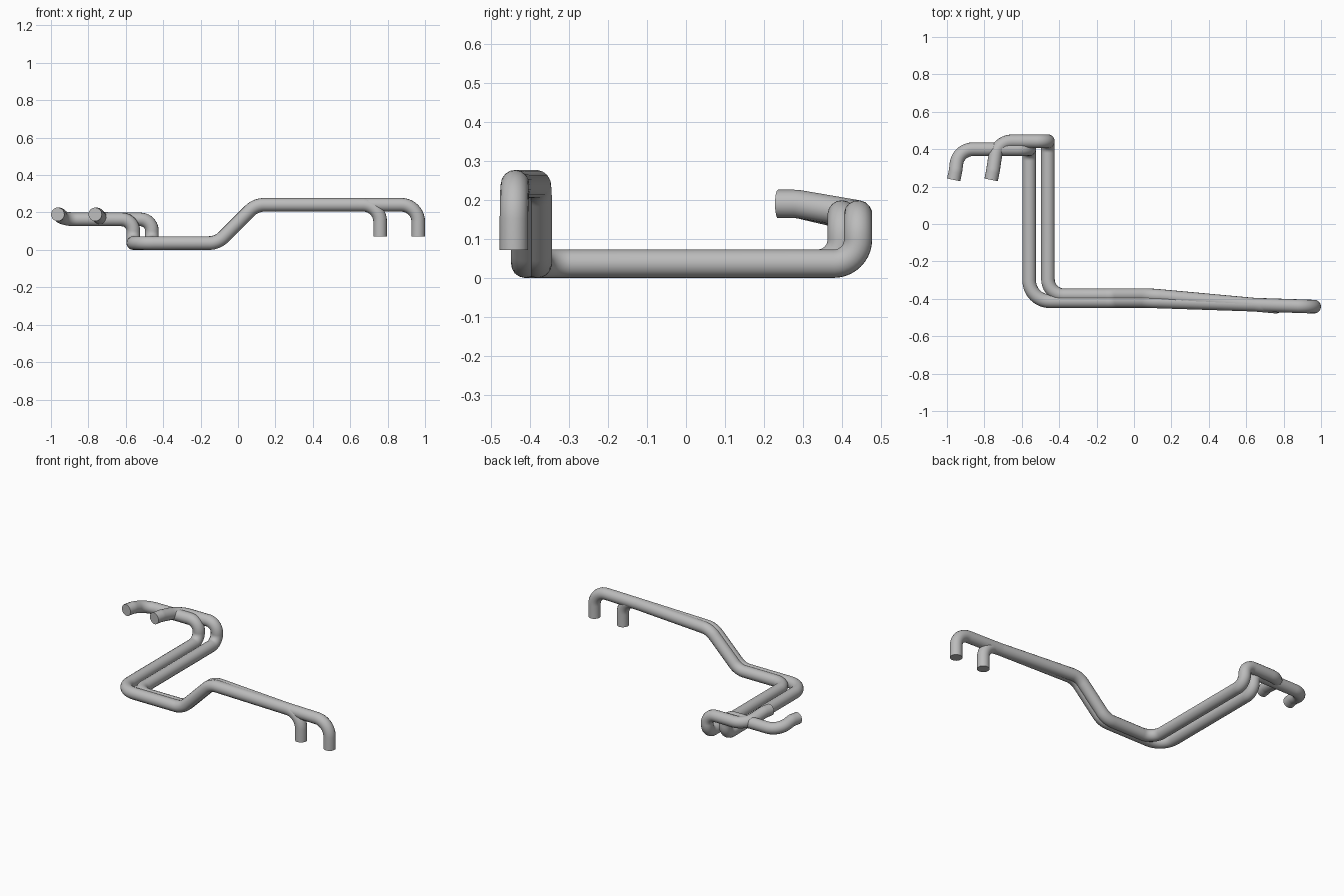
import bpy
import math
from mathutils import Vector

cube = bpy.data.objects.get("Cube")
if cube:
    bpy.data.objects.remove(cube, do_unlink=True)

RADIUS = 0.0365   # pipe radius
LOW, MID, HIGH = 0.0365, 0.163, 0.241   # heights of the three level runs

steel = bpy.data.materials.new("pipe grey")
steel.use_nodes = True
grey = (0.5, 0.5, 0.5, 1)
steel.diffuse_color = grey
steel.node_tree.nodes["Principled BSDF"].inputs["Base Color"].default_value = grey


def rounded_path(route, steps=10):
    """Replace each corner of (point, bend radius) pairs by a circular arc."""
    pts = [Vector(p) for p, r in route]
    path = [pts[0]]
    for i in range(1, len(pts) - 1):
        corner, r = pts[i], route[i][1]
        a = (pts[i - 1] - corner).normalized()
        b = (pts[i + 1] - corner).normalized()
        half = a.angle(b) / 2
        centre = corner + (a + b).normalized() * (r / math.sin(half))
        start = corner + a * (r / math.tan(half)) - centre
        axis = a.cross(b)
        sweep = math.pi - 2 * half
        for k in range(steps + 1):
            arm = start.copy()
            t = sweep * k / steps
            side = (-a).normalized() * r
            path.append(centre + arm * math.cos(t) + side * math.sin(t))
    return path + [pts[-1]]


def pipe(name, route):
    curve = bpy.data.curves.new(name, "CURVE")
    curve.dimensions = "3D"
    curve.bevel_depth = RADIUS
    curve.bevel_resolution = 6
    curve.use_fill_caps = True
    path = rounded_path(route)
    spline = curve.splines.new("POLY")
    spline.points.add(len(path) - 1)
    for point, co in zip(spline.points, path):
        point.co = (*co, 1)
    curve.materials.append(steel)
    obj = bpy.data.objects.new(name, curve)
    bpy.context.collection.objects.link(obj)
    bpy.ops.object.select_all(action="DESELECT")
    obj.select_set(True)
    bpy.context.view_layer.objects.active = obj
    bpy.ops.object.convert(target="MESH")
    bpy.ops.object.shade_smooth_by_angle(angle=math.radians(40))


def route(leg_x, front_y, side_x, side_bend, back_y, hook_x, tip_x):
    """Leg, high run, ramp, low run, side run, riser, rear run, hooked end."""
    return [
        ((leg_x, -0.442, 0.072), 0),
        ((leg_x, -0.442, HIGH), 0.09),
        ((0.095, front_y, HIGH), 0.11),
        ((-0.11, front_y, LOW), 0.11),
        ((side_x, front_y, LOW), side_bend),
        ((side_x, back_y, LOW), 0.062),
        ((side_x, back_y, MID), 0.062),
        ((hook_x, back_y, MID), 0.09),
        ((tip_x + 0.01, 0.285, 0.19), 0.08),
        ((tip_x, 0.236, 0.19), 0),
    ]


pipe("outer_pipe", route(0.9635, -0.413, -0.56, 0.11, 0.40, -0.94, -0.964))
pipe("inner_pipe", route(0.76, -0.381, -0.46, 0.085, 0.442, -0.73, -0.764))
